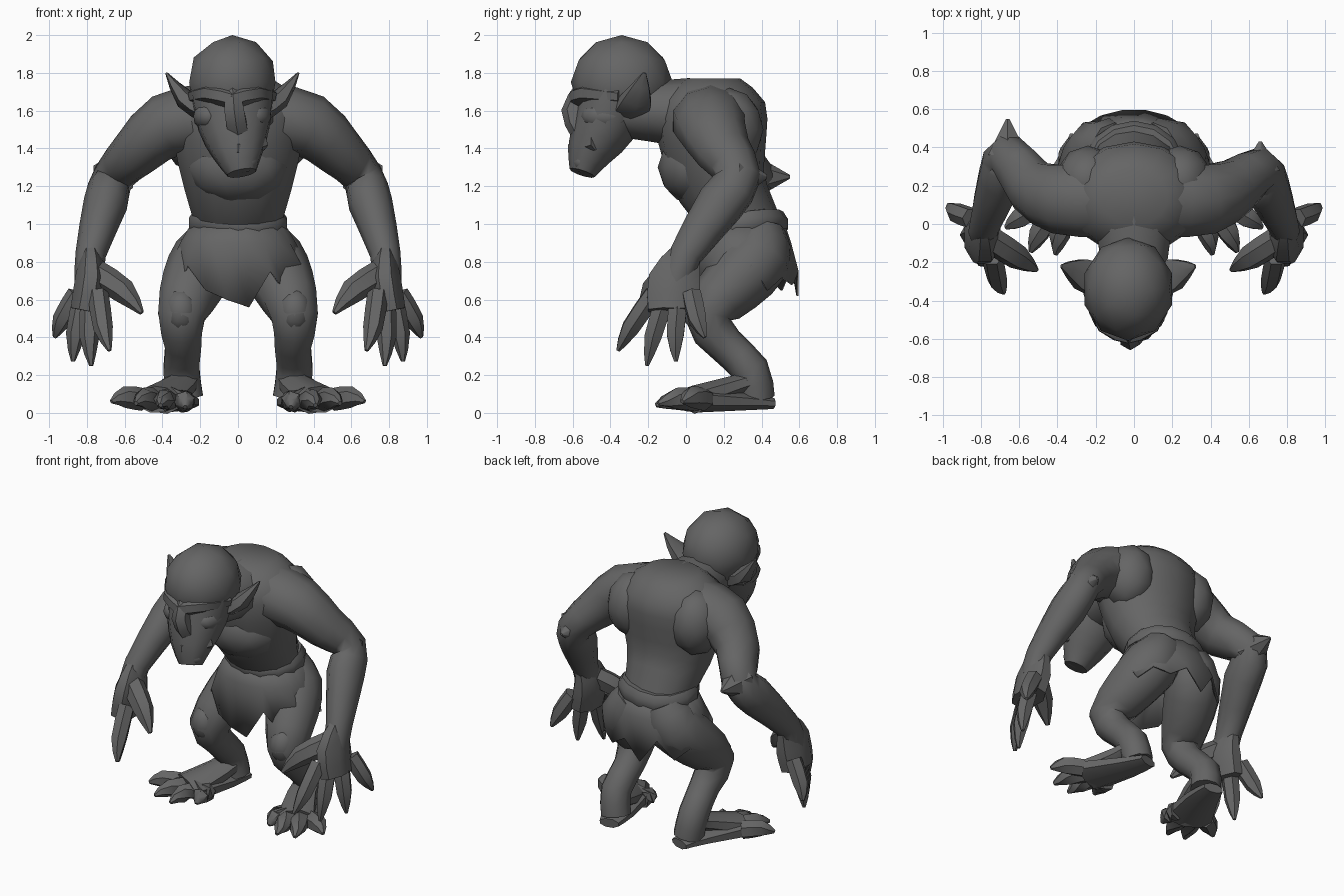
import bpy, bmesh, math
from mathutils import Vector

if "Cube" in bpy.data.objects:
    bpy.data.objects.remove(bpy.data.objects["Cube"])

grey = (.13, .13, .13, 1)
hide = bpy.data.materials.new("dark grey hide")
hide.use_nodes = True
hide.diffuse_color = grey
shader = hide.node_tree.nodes["Principled BSDF"]
shader.inputs["Base Color"].default_value = grey
shader.inputs["Roughness"].default_value = .8

ACROSS, ALONG = Vector((1, 0, 0)), Vector((0, 1, 0))


def finish(name, bm):
    """Turn a bmesh into a shaded object."""
    bmesh.ops.recalc_face_normals(bm, faces=bm.faces)
    mesh = bpy.data.meshes.new(name)
    bm.to_mesh(mesh)
    bm.free()
    mesh.materials.append(hide)
    part = bpy.data.objects.new(name, mesh)
    bpy.context.collection.objects.link(part)
    bpy.ops.object.select_all(action='DESELECT')
    part.select_set(True)
    bpy.context.view_layer.objects.active = part
    bpy.ops.object.shade_smooth_by_angle(angle=math.radians(50))
    return part


def circle(count):
    """Cosine and sine pairs around a full turn."""
    turns = [math.tau * (i + .5) / count for i in range(count)]
    return [(math.cos(turn), math.sin(turn)) for turn in turns]


def bridge(bm, rings):
    for lower, upper in zip(rings, rings[1:]):
        for i, vert in enumerate(lower):
            bm.faces.new((lower[i - 1], vert, upper[i], upper[i - 1]))


def refine(knots):
    """Add a smooth in-between knot to every span."""
    result = []
    last = len(knots) - 1
    for i in range(last):
        before, after = knots[max(i - 1, 0)], knots[min(i + 2, last)]
        middle = (9 * (knots[i] + knots[i + 1]) - before - after) / 16
        result += [knots[i], middle]
    return result + [knots[last]]


def tube(name, path, depth=1.0, axis=ACROSS, count=8, side=1):
    """Loft ellipses along knots of x, y, z and half width."""
    bm = bmesh.new()
    knots = refine([Vector(knot) for knot in path])
    points = [Vector((knot.x * side, knot.y, knot.z)) for knot in knots]
    rings = []
    for i, (point, knot) in enumerate(zip(points, knots)):
        following = points[min(i + 1, len(points) - 1)]
        tangent = (following - points[max(i - 1, 0)]).normalized()
        wide = (axis - tangent * axis.dot(tangent)).normalized() * knot.w
        deep = tangent.cross(wide) * depth
        rings.append([bm.verts.new(point + wide * c + deep * s)
                      for c, s in circle(count)])
    bridge(bm, rings)
    bm.faces.new(rings[0])
    bm.faces.new(rings[-1])
    return finish(name, bm)


def lump(name, centre, size, side=1):
    """Low-poly ellipsoid."""
    bm = bmesh.new()
    bmesh.ops.create_icosphere(bm, subdivisions=2, radius=1)
    bmesh.ops.scale(bm, verts=bm.verts, vec=size)
    bmesh.ops.translate(bm, verts=bm.verts, vec=(centre[0] * side, *centre[1:]))
    return finish(name, bm)


def claw(name, root, tip, radius, arch, side):
    """Bent digit, thick for most of its length, ending in a point."""
    bend = root.lerp(tip, .6) + Vector(arch)
    path = [(*root, radius), (*bend, radius * .95), (*tip, radius * .2)]
    tube(name, path, axis=ALONG, count=6, side=side)


# Hunched torso and thick neck
tube("torso", [(0, .38, .8, .2), (0, .31, 1, .23), (0, .19, 1.2, .29), (0, .14, 1.45, .35),
               (0, .14, 1.65, .34), (0, .14, 1.77, .18)], depth=.82, count=14)
tube("neck", [(0, .2, 1.56, .22), (0, 0, 1.59, .21), (0, -.35, 1.6, .16)],
     depth=.87, count=10)
lump("breastbone", (0, .05, 1.3), (.27, .2, .2))
tube("spine_knob", [(0, .3, 1.6, .06), (0, .4, 1.65, .01)], count=4)

# Skull with a heavy jaw
lump("cranium", (-.03, -.34, 1.75), (.24, .27, .25))
tube("muzzle", [(-.03, -.36, 1.72, .23), (-.02, -.43, 1.53, .2), (0, -.51, 1.38, .14),
                (.02, -.55, 1.27, .08)], depth=.87, count=10)
tube("nose", [(-.03, -.55, 1.72, .04), (-.02, -.6, 1.6, .06), (0, -.56, 1.5, .06)], count=6)
tube("lower_lip", [(-.12, -.48, 1.43, .04), (0, -.59, 1.4, .04), (.13, -.48, 1.43, .04)],
     axis=ALONG, count=6)
lump("chin", (.02, -.55, 1.33), (.09, .06, .06))

SIDES = (("left", 1), ("right", -1))
for label, side in SIDES:
    middle = -.03 * side
    tube(label + "_brow", [(middle, -.58, 1.66, .05), (middle + .12, -.53, 1.69, .05),
                           (middle + .2, -.35, 1.68, .04)], axis=ALONG, count=6, side=side)
    lump(label + "_cheek", (middle + .12, -.42, 1.57), (.09, .14, .08), side)
    tube(label + "_ear", [(middle + .14, -.3, 1.6, .1), (middle + .25, -.26, 1.66, .09),
                          (middle + .35, -.22, 1.8, .01)],
         depth=.6, axis=ALONG, count=6, side=side)

# Long arms, the right elbow set further back
for label, side in SIDES:
    back = .08 if side < 0 else 0
    elbow = Vector((.66, .28 + back, 1.25))
    wrist = Vector((.78, 0, .84))
    forearm = elbow.lerp(wrist, .35)
    lump(label + "_shoulder_blade", (.24, .23, 1.5), (.17, .18, .22), side)
    tube(label + "_arm", [(.2, .13, 1.55, .21), (.38, .13, 1.52, .19), (.54, .2, 1.38, .15),
                          (*elbow, .12), (*forearm, .13), (*wrist, .09), (.785, -.05, .7, .09)],
         depth=.9, axis=ALONG, count=10, side=side)
    spur = elbow + ALONG * (.15 + back / 2)
    tube(label + "_elbow_spur", [(*elbow, .12), (*spur, .01)], count=6, side=side)
    tube(label + "_palm", [(*wrist, .09), (.78, -.06, .7, .15), (.81, -.07, .54, .14)],
         depth=.6, axis=ALONG, side=side)

    # Fingers fan from front to back
    claw(label + "_thumb", Vector((.75, -.08, .74)), Vector((.51, -.24, .53)),
         .07, (0, 0, .03), side)
    for i, finger in enumerate(("index", "middle", "ring", "little")):
        fan = i / 3
        root = Vector((.74, -.17, .63)).lerp(Vector((.85, .03, .63)), fan)
        tip = Vector((.68, -.36, .33)).lerp(Vector((.97, .1, .4)), fan)
        tip.z -= .12 * math.sin(math.pi * fan)
        claw(f"{label}_{finger}_finger", root, tip, .055, (.01, -.01, 0), side)

# Crouched legs and splayed feet
for label, side in SIDES:
    tube(label + "_leg", [(.1, .39, .95, .14), (.17, .38, .82, .18), (.24, .25, .68, .17),
                          (.3, .11, .51, .13), (.29, .21, .36, .1), (.3, .34, .23, .1),
                          (.28, .37, .08, .1)], count=10, side=side)
    lump(label + "_knee_cap", (.3, .08, .54), (.09, .1, .12), side)
    tube(label + "_foot", [(.27, .46, .05, .07), (.31, .3, .06, .11), (.41, .05, .07, .16)],
         depth=.45, side=side)
    tube(label + "_instep", [(.29, .38, .18, .09), (.32, .25, .14, .1), (.42, .04, .07, .13)],
         depth=.6, side=side)
    for i in range(4):
        fan = i / 3
        root = Vector((.29, .08, .06)).lerp(Vector((.5, .1, .07)), fan)
        tip = Vector((.28, -.06, .03)).lerp(Vector((.67, -.02, .06)), fan)
        tip.y -= .13 * math.sin(math.pi * fan)
        claw(f"{label}_toe_{i + 1}", root, tip, .06, (0, 0, .02), side)

# Tattered loincloth, longer at the front and tail
bm = bmesh.new()
waist, hips, hem = [], [], []
for i, (c, s) in enumerate(circle(20)):
    tatter = .1 * (i % 2) + .03 * (i % 3)
    drop = .12 if s < -.9 else 0
    waist.append(bm.verts.new((.24 * c, .3 + .22 * s, 1.02)))
    hips.append(bm.verts.new((.31 * c, .3 + .26 * s, .9)))
    hem.append(bm.verts.new((.38 * c, .3 + .3 * s, .78 - tatter - drop)))
bridge(bm, (waist, hips, hem))
cloth = finish("loincloth", bm)
thickness = cloth.modifiers.new("thickness", 'SOLIDIFY')
thickness.thickness = .012

# Rolled belt, sagging unevenly
bm = bmesh.new()
rings = []
for c, s in circle(8):
    radius, height = .22 + .05 * c, 1 + .07 * s
    rings.append([bm.verts.new((radius * x, .3 + radius * y * .9, height + .03 * x * y))
                  for x, y in circle(14)])
bridge(bm, rings + rings[:1])
finish("rolled_belt", bm)
